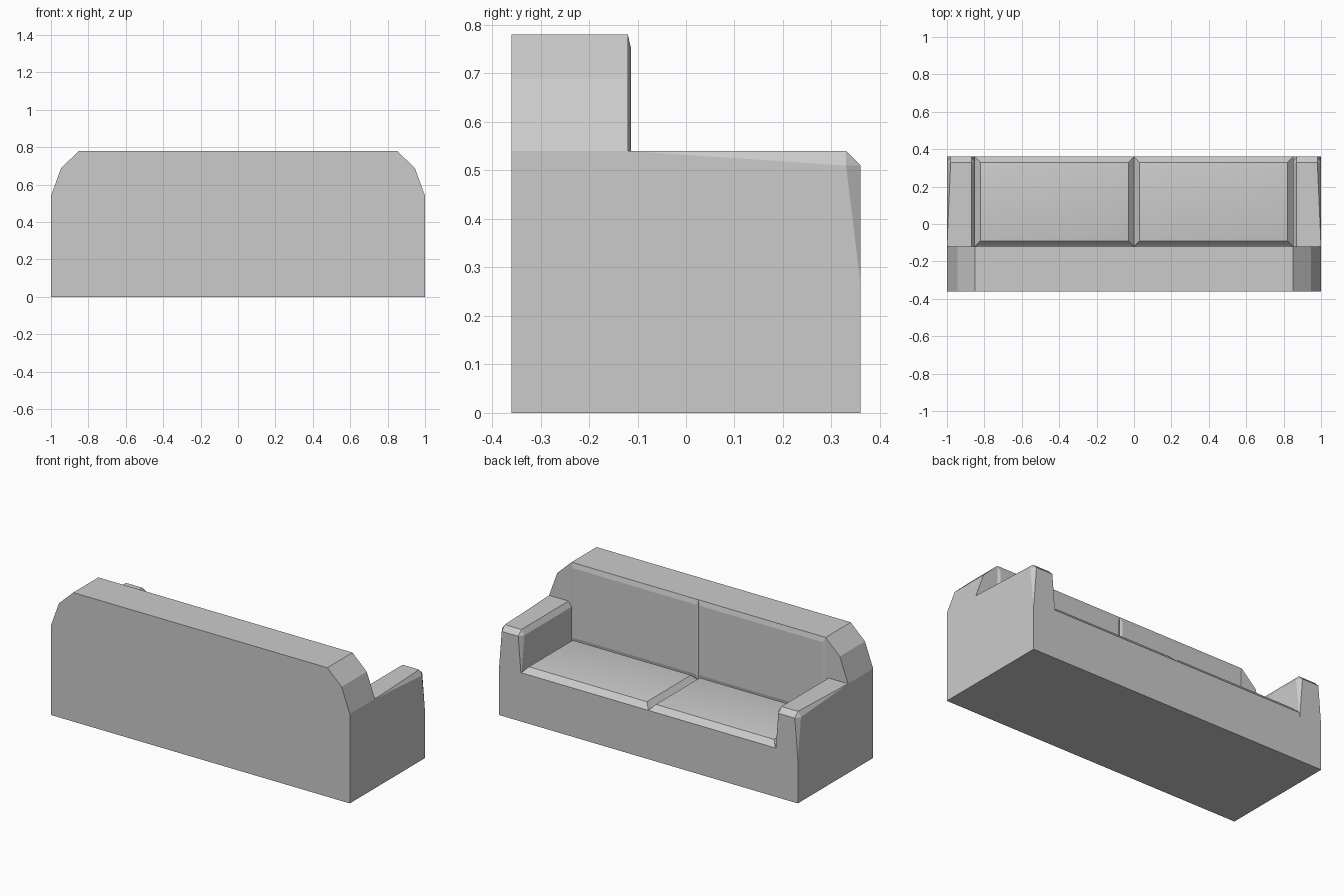
import bpy
import bmesh
from mathutils import Vector

cube = bpy.data.objects.get("Cube")
if cube:
    bpy.data.objects.remove(cube, do_unlink=True)

fabric = bpy.data.materials.new("grey fabric")
fabric.use_nodes = True
fabric.diffuse_color = (0.6, 0.6, 0.6, 1)
fabric.node_tree.nodes["Principled BSDF"].inputs["Base Color"].default_value = (0.6, 0.6, 0.6, 1)

W, BACK, FRONT, SEAM = 1.0, -0.36, 0.36, -0.12   # half width, depth limits, backrest face
INNER = 0.85                                     # inner side of the arms
BASE_TOP, ARM_TOP, TOP = 0.28, 0.54, 0.78


def solid(name, points):
    """Faceted convex part through the given corner points."""
    bm = bmesh.new()
    for p in points:
        bm.verts.new(p)
    bmesh.ops.convex_hull(bm, input=bm.verts[:])
    bmesh.ops.dissolve_limit(bm, angle_limit=0.01, verts=bm.verts[:], edges=bm.edges[:])
    bmesh.ops.recalc_face_normals(bm, faces=bm.faces[:])
    mesh = bpy.data.meshes.new(name)
    bm.to_mesh(mesh)
    bm.free()
    mesh.materials.append(fabric)
    obj = bpy.data.objects.new(name, mesh)
    bpy.context.collection.objects.link(obj)
    return obj


def box_points(x, y, z):
    return [(a, b, c) for a in x for b in y for c in z]


# Backrest: a slab with clipped upper corners
outline = [(W, 0), (W, ARM_TOP), (0.945, 0.69), (INNER, TOP)]
solid("backrest", [(s * x, y, z) for s in (1, -1) for x, z in outline for y in (BACK, SEAM)])

# Seat base between the arms
solid("seat_base", box_points((-INNER, INNER), (SEAM, FRONT), (0, BASE_TOP)))

# Arm: upright block, its bevels tapering out at the outer back and lower front
top_in, top_out, bevel_y, bevel_z, taper = 0.87, 0.98, 0.33, 0.51, 0.265
arm = box_points((INNER, W), (SEAM, FRONT), (0, taper))
arm += box_points((top_in, top_out), (SEAM, bevel_y), (ARM_TOP,))
arm += box_points((top_in, top_out), (FRONT,), (bevel_z,))
arm += box_points((INNER, W), (bevel_y,), (bevel_z,))
arm += [(W, SEAM, ARM_TOP), (INNER, SEAM, bevel_z)]

for side, s in (("left", 1), ("right", -1)):
    solid(side + "_arm", [(s * x, y, z) for x, y, z in arm])

    # Seat cushion: rings stepping inward towards a softly rounded top
    seat = []
    for inset, z in ((0, BASE_TOP), (0, 0.295), (0.03, 0.328), (0.06, 0.335)):
        seat += box_points((s * inset, s * (INNER - inset)),
                           (SEAM + inset, FRONT - inset), (z,))
    seat_obj = solid(side + "_seat_cushion", seat)

    # Back cushion: a thin pad with a bevelled rim
    pad = []
    for inset, y in ((0, SEAM), (0.03, -0.113)):
        pad += box_points((s * inset * 0.5, s * (INNER - inset * 0.5)), (y,),
                          (0.3 + inset, TOP - inset))
    solid(side + "_back_cushion", pad)

    # Soft shading on the seat top
    bpy.ops.object.select_all(action="DESELECT")
    seat_obj.select_set(True)
    bpy.context.view_layer.objects.active = seat_obj
    bpy.ops.object.shade_smooth_by_angle(angle=0.6)
